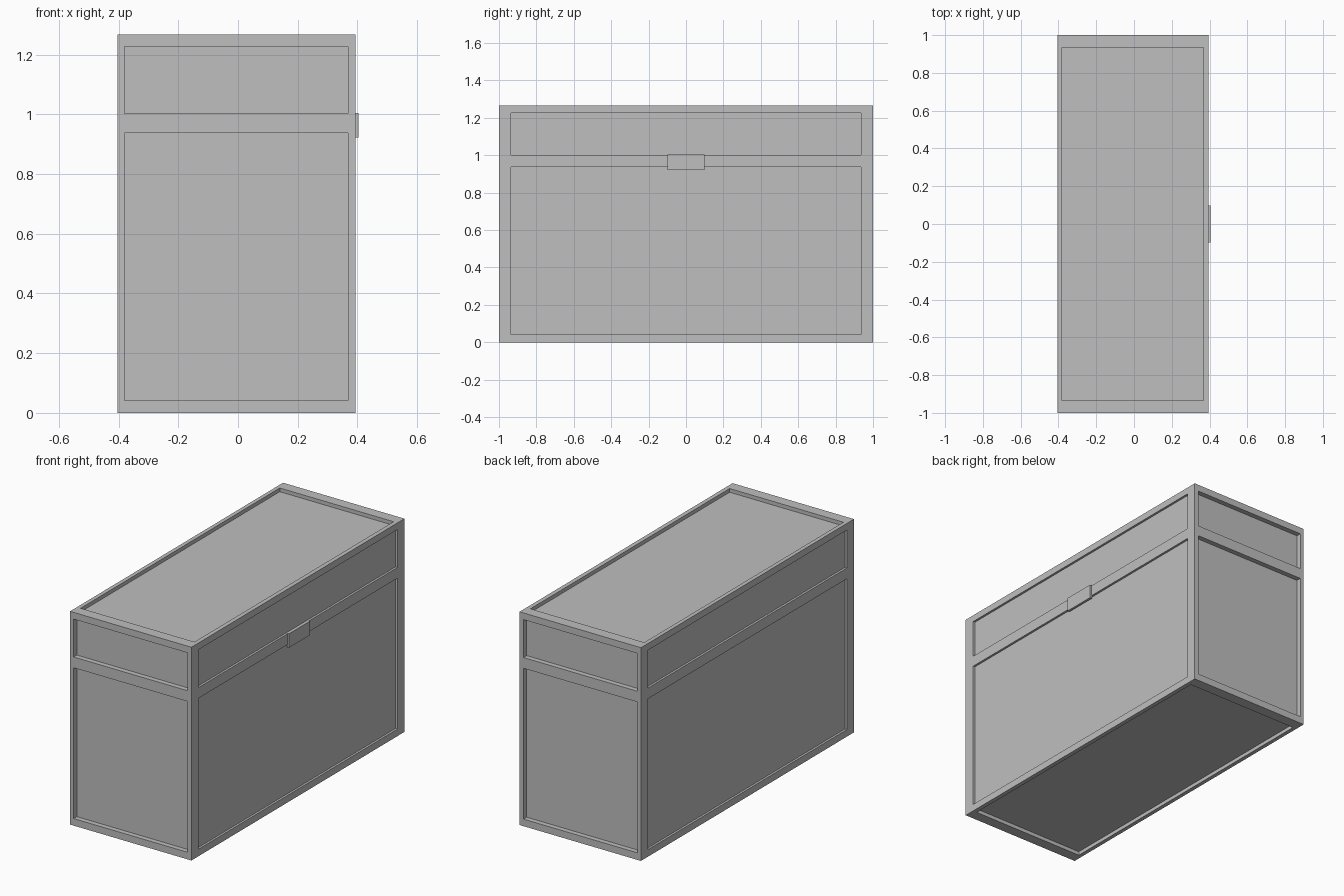
import bpy
from mathutils import Vector

cube = bpy.data.objects.get("Cube")
if cube:
    bpy.data.objects.remove(cube, do_unlink=True)

GREY = (0.52, 0.52, 0.52, 1.0)
grey = bpy.data.materials.new("plain grey")
grey.use_nodes = True
grey.diffuse_color = GREY
grey.node_tree.nodes["Principled BSDF"].inputs["Base Color"].default_value = GREY


def box(name, low, high):
    """Axis-aligned box between two corners."""
    low, high = Vector(low), Vector(high)
    bpy.ops.mesh.primitive_cube_add(size=1, location=(low + high) / 2)
    obj = bpy.context.object
    obj.name = obj.data.name = name
    obj.dimensions = high - low
    bpy.ops.object.transform_apply(location=True, rotation=True, scale=True)
    obj.data.materials.append(grey)
    return obj


# Overall chest, panel openings and recess depths
LOW, HIGH = Vector((-0.404, -1, 0)), Vector((0.394, 1, 1.267))
PANEL_LOW, PANEL_HIGH = Vector((-0.38, -0.935, 0.042)), Vector((0.368, 0.935, 1.227))
LOWER_PANEL = (0.042, 0.938)
UPPER_PANEL = (1.002, 1.227)
DEPTH = Vector((0.013, 0.03, 0.022))
OUT = 0.1

chest = box("chest_body", LOW, HIGH)

# Recessed panels: two on each wall, one on the lid and one underneath
cutters = []
for axis in range(3):
    bands = [(0.042, 1.227)] if axis == 2 else [LOWER_PANEL, UPPER_PANEL]
    for side in (-1, 1):
        for bottom, top in bands:
            a, b = PANEL_LOW.copy(), PANEL_HIGH.copy()
            a.z, b.z = bottom, top
            if side < 0:
                a[axis], b[axis] = LOW[axis] - OUT, LOW[axis] + DEPTH[axis]
            else:
                a[axis], b[axis] = HIGH[axis] - DEPTH[axis], HIGH[axis] + OUT
            cutter = box("panel_cutter", a, b)
            cutter.hide_render = True
            cutters.append(cutter)

for cutter in cutters:
    bpy.context.view_layer.objects.active = chest
    cut = chest.modifiers.new("panel", "BOOLEAN")
    cut.operation = "DIFFERENCE"
    cut.solver = "EXACT"
    cut.object = cutter
    bpy.ops.object.modifier_apply(modifier=cut.name)
    bpy.data.objects.remove(cutter, do_unlink=True)

# Latch plate spanning the rail between the panels
box("latch_plate", (HIGH.x - 0.004, -0.098, 0.922), (0.404, 0.098, 1.005))
